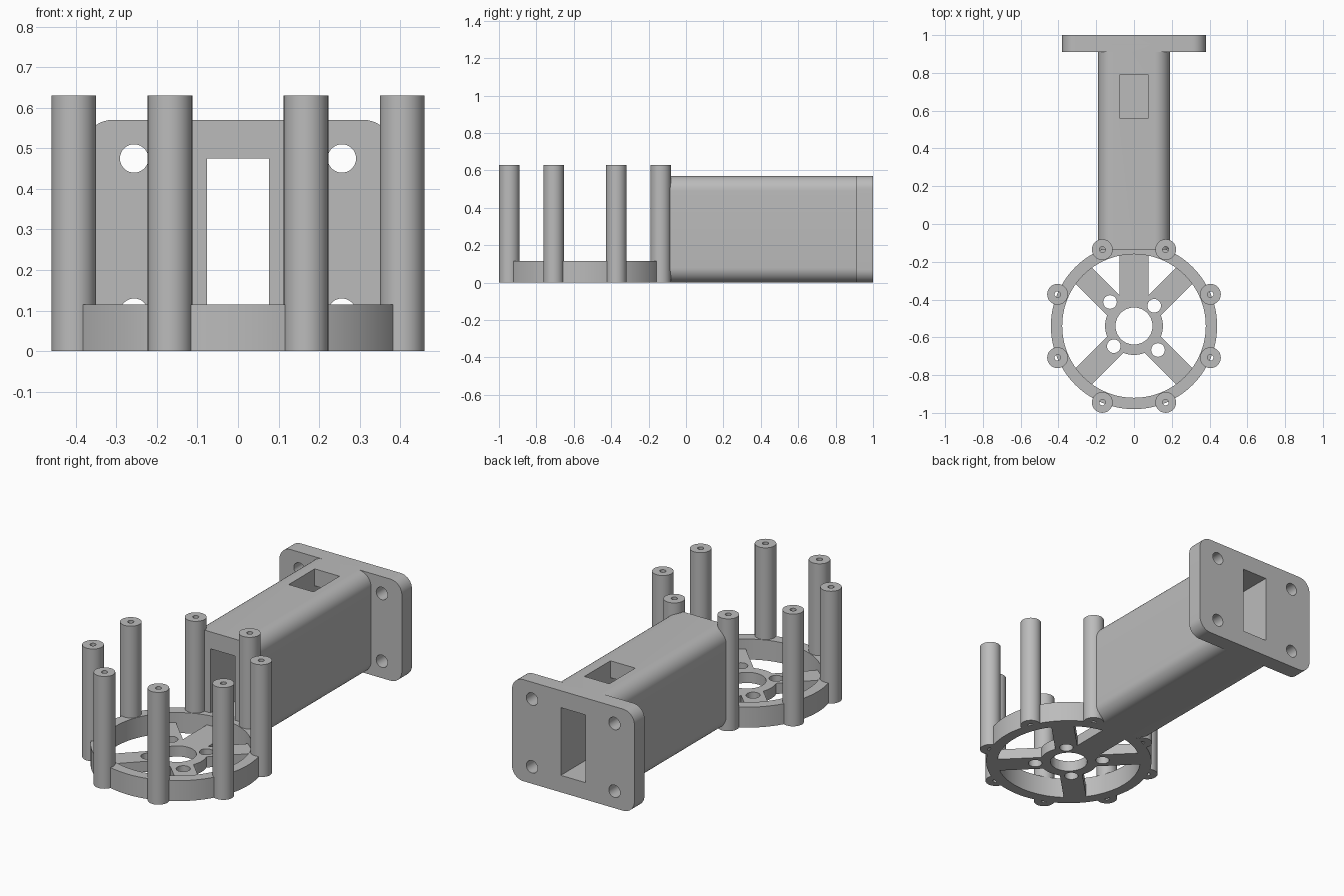
import bpy, bmesh
from math import radians, sin, cos, pi
from mathutils import Matrix, Vector

cube = bpy.data.objects.get("Cube")
if cube:
    bpy.data.objects.remove(cube, do_unlink=True)

grey = bpy.data.materials.new("plain grey")
grey.use_nodes = True
GREY = (0.5, 0.5, 0.5, 1)
grey.diffuse_color = GREY
grey.node_tree.nodes["Principled BSDF"].inputs["Base Color"].default_value = GREY

CENTRE_Y = -0.54     # middle of the round base
HEIGHT = 0.57        # height of tube and flange
DUCT = 0.077         # half width of the duct


def make(name, bm):
    bmesh.ops.recalc_face_normals(bm, faces=bm.faces)
    mesh = bpy.data.meshes.new(name)
    bm.to_mesh(mesh)
    bm.free()
    mesh.materials.append(grey)
    obj = bpy.data.objects.new(name, mesh)
    bpy.context.collection.objects.link(obj)
    return obj


def prism(name, outline, depth):
    """Extrude a closed outline of 3D points along the depth vector."""
    bm = bmesh.new()
    face = bm.faces.new([bm.verts.new(p) for p in outline])
    out = bmesh.ops.extrude_face_region(bm, geom=[face])
    moved = [v for v in out["geom"] if isinstance(v, bmesh.types.BMVert)]
    bmesh.ops.translate(bm, verts=moved, vec=Vector(depth))
    return make(name, bm)


def rod(name, x, y, r, z0, z1, n=32):
    ring = [(x + r * cos(2 * pi * i / n), y + r * sin(2 * pi * i / n), z0) for i in range(n)]
    return prism(name, ring, (0, 0, z1 - z0))


def rod_y(name, x, z, r, y0, y1, n=32):
    ring = [(x + r * cos(2 * pi * i / n), y0, z + r * sin(2 * pi * i / n)) for i in range(n)]
    return prism(name, ring, (0, y1 - y0, 0))


def box(name, lo, hi):
    (x0, y0, z0), (x1, y1, z1) = lo, hi
    return prism(name, [(x0, y0, z0), (x1, y0, z0), (x1, y1, z0), (x0, y1, z0)], (0, 0, z1 - z0))


def rounded_bar(name, half, r, y0, y1, n=10):
    """Rounded rectangle in x and z, extruded along y."""
    points = []
    corners = [(half - r, HEIGHT - r), (r - half, HEIGHT - r), (r - half, r), (half - r, r)]
    for k, (cx, cz) in enumerate(corners):
        for i in range(n + 1):
            a = (k + i / n) * pi / 2
            points.append((cx + r * cos(a), y0, cz + r * sin(a)))
    return prism(name, points, (0, y1 - y0, 0))


def combine(obj, others, operation):
    """Apply booleans and remove the helper shapes."""
    for other in others:
        mod = obj.modifiers.new("boolean", "BOOLEAN")
        mod.object, mod.operation, mod.solver = other, operation, "EXACT"
    graph = bpy.context.evaluated_depsgraph_get()
    mesh = bpy.data.meshes.new_from_object(obj.evaluated_get(graph))
    obj.modifiers.clear()
    obj.data = mesh
    for other in others:
        bpy.data.objects.remove(other, do_unlink=True)


def smooth(obj):
    obj.data.shade_smooth()
    obj.data.set_sharp_from_angle(angle=radians(30))


# Round base: outer ring, thin hub and five spokes
base = rod("spoked_base", 0, CENTRE_Y, 0.44, 0, 0.115, 96)
combine(base, [rod("bore", 0, CENTRE_Y, 0.38, -0.1, 0.3, 96)], "DIFFERENCE")
PLATE = 0.06
web = [rod("hub", 0, CENTRE_Y, 0.153, 0, PLATE, 64)]
for angle, half in [(45, 0.06), (135, 0.06), (225, 0.06), (315, 0.06), (90, DUCT)]:
    turn = Matrix.Translation((0, CENTRE_Y, 0)) @ Matrix.Rotation(radians(angle), 4, "Z")
    outline = [turn @ Vector(p) for p in
               [(0.05, -half, 0), (0.4, -half, 0), (0.4, half, 0), (0.05, half, 0)]]
    web.append(prism("spoke", outline, (0, 0, PLATE)))
combine(base, web, "UNION")

# Centre bore and four screw holes in the hub
drills = [rod("drill", 0, CENTRE_Y, 0.098, -0.1, 0.3, 48)]
for sx, sy in [(1, 1), (-1, 1), (-1, -1), (1, -1)]:
    d = 0.107 if sx == sy else 0.127
    drills.append(rod("drill", sx * d, CENTRE_Y + sy * d, 0.036, -0.1, 0.3))
combine(base, drills, "DIFFERENCE")
smooth(base)

# Eight drilled pillars around the ring
for i in range(8):
    a = radians(22.5 + 45 * i)
    x, y = 0.438 * cos(a), CENTRE_Y + 0.438 * sin(a)
    pillar = rod(f"pillar_{i + 1}", x, y, 0.055, 0, 0.63)
    combine(pillar, [rod("drill", x, y, 0.016, -0.1, 0.8, 16)], "DIFFERENCE")
    smooth(pillar)

# Tube with end flange, rectangular duct, top window and bolt holes
tube = rounded_bar("tube_with_flange", 0.19, 0.08, -0.135, 0.95)
combine(tube, [rounded_bar("flange", 0.38, 0.07, 0.91, 1)], "UNION")
cuts = [box("duct", (-DUCT, -0.5, 0.095), (DUCT, 1.2, 0.475)),
        box("window", (-DUCT, 0.56, 0.4), (DUCT, 0.79, 0.8))]
for x in (-0.256, 0.256):
    for z in (0.095, 0.475):
        cuts.append(rod_y("bolt_hole", x, z, 0.035, 0.8, 1.2))
combine(tube, cuts, "DIFFERENCE")
smooth(tube)
